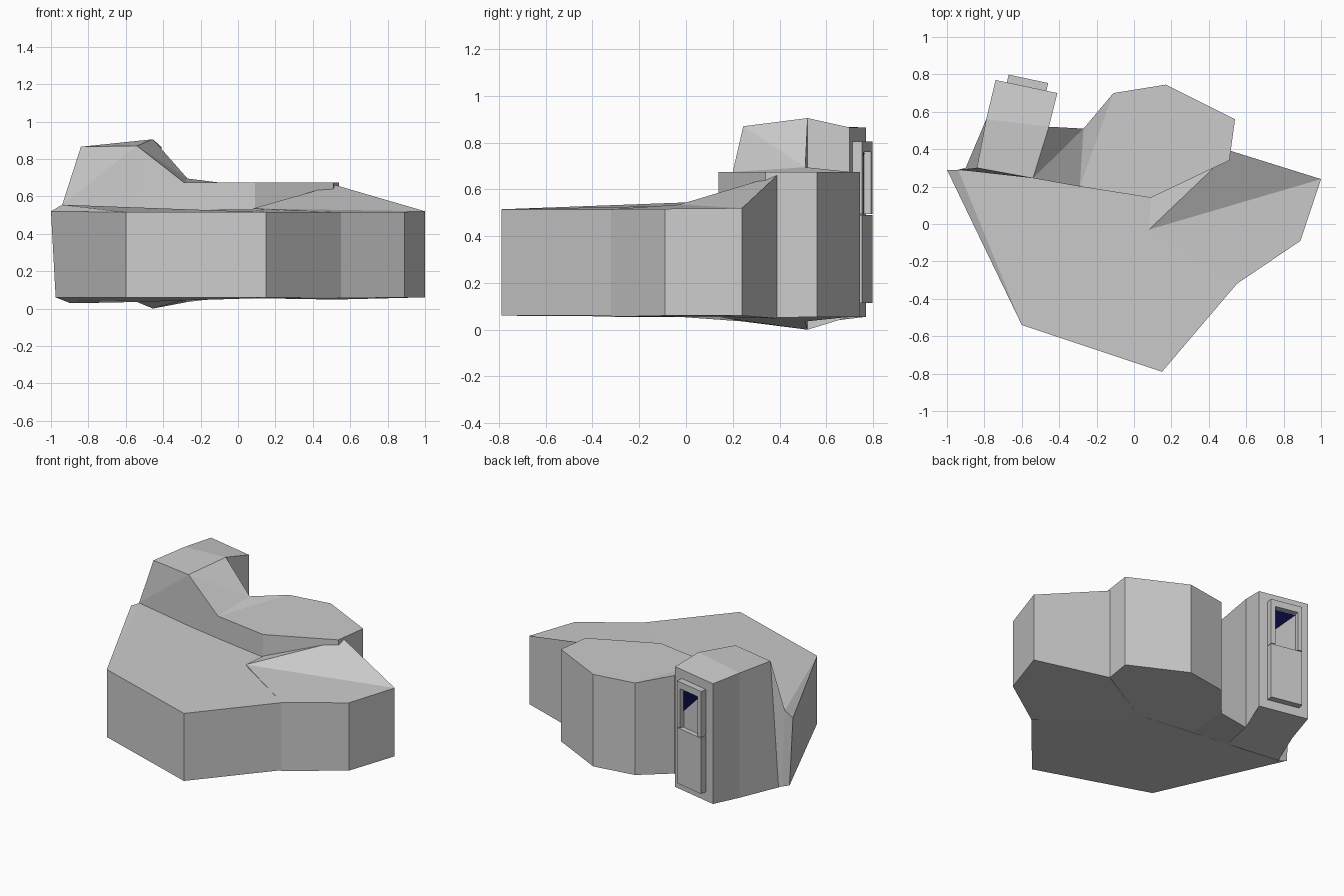
import bpy, bmesh
from mathutils import Vector, Matrix

if "Cube" in bpy.data.objects:
    bpy.data.objects.remove(bpy.data.objects["Cube"])


def rock(name, pts, top_faces):
    """Faceted block: pts are (x, y, top z, bottom z[, bottom x]) counter-clockwise."""
    bm = bmesh.new()
    top = [bm.verts.new((p[0], p[1], p[2])) for p in pts]
    bot = [bm.verts.new((p[4] if len(p) > 4 else p[0], p[1], p[3])) for p in pts]
    n = len(pts)
    for f in top_faces:
        bm.faces.new([top[i] for i in f])
    for i in range(n):
        j = (i + 1) % n
        bm.faces.new((bot[i], bot[j], top[j], top[i]))
    bm.faces.new(bot[::-1])
    bmesh.ops.recalc_face_normals(bm, faces=bm.faces)
    me = bpy.data.meshes.new(name)
    bm.to_mesh(me)
    bm.free()
    ob = bpy.data.objects.new(name, me)
    bpy.context.collection.objects.link(ob)
    return ob


# Large front slab
rock("front_slab", [
    (-1, .29, .52, .06, -.975), (-.6, -.54, .515, .06), (.15, -.79, .515, .06),
    (.55, -.32, .515, .06), (.08, -.03, .53, .055), (.09, .14, .522, .055),
    (-.54, .248, .525, .035), (-.94, .29, .555, .03, -.9)],
    [(0, 1, 7), (1, 2, 3, 4, 5, 6, 7)])

# Right slab rising to a point at its back edge
rock("right_slab", [
    (.55, -.32, .515, .055), (.89, -.09, .517, .06), (1, .24, .52, .06),
    (.52, .39, .66, .048), (.09, .14, .53, .055), (.08, -.03, .535, .055)],
    [(0, 1, 2, 5), (5, 2, 3), (5, 3, 4)])

# Flat-topped back boulder
rock("back_boulder", [
    (-.29, .2, .675, .045), (.09, .14, .675, .055), (.51, .34, .675, .05),
    (.54, .56, .675, .055), (.17, .745, .675, .055), (-.11, .7, .675, .055),
    (-.27, .51, .695, .035)],
    [(0, 1, 2, 3, 4, 5), (0, 5, 6)])

# Slope joining tower and boulder
rock("tower_slope", [
    (-.54, .245, .87, .035), (-.29, .2, .675, .045), (-.27, .51, .695, .035),
    (-.455, .52, .905, .0)],
    [(0, 1, 2), (0, 2, 3)])

# Tower holding the doorway
rock("tower", [
    (-.41, .7, .865, .055), (-.74, .77, .865, .055), (-.79, .56, .87, .03),
    (-.84, .3, .865, .03, -.9), (-.94, .29, .555, .04, -.92),
    (-.54, .245, .87, .035), (-.455, .52, .905, .0)],
    [(0, 1, 2, 6), (6, 2, 3, 5), (3, 4, 5)])

# Door frame on the tower's back face: u along the wall, v outwards
U = Vector((-.33, .07, 0)).normalized()
V = Vector((.07, .33, 0)).normalized()
ORIGIN = Vector((-.573, .737, 0))


def wall_box(name, u0, u1, v0, v1, z0, z1):
    bm = bmesh.new()
    bmesh.ops.create_cube(bm, size=1)
    for vert in bm.verts:
        a, b, c = vert.co + Vector((.5, .5, .5))
        vert.co = (ORIGIN + U * (u0 + a * (u1 - u0)) + V * (v0 + b * (v1 - v0))
                   + Vector((0, 0, z0 + c * (z1 - z0))))
    bmesh.ops.recalc_face_normals(bm, faces=bm.faces)
    me = bpy.data.meshes.new(name)
    bm.to_mesh(me)
    bm.free()
    bpy.context.collection.objects.link(bpy.data.objects.new(name, me))


wall_box("lower_door_panel", -.108, .108, -.01, .04, .115, .49)
wall_box("frame_top", -.108, .108, -.01, .04, .76, .805)
for side, u in (("right", -.108), ("left", .078)):
    wall_box("frame_" + side, u, u + .03, -.01, .04, .495, .76)
wall_box("window_back", -.08, .08, -.01, .008, .49, .76)

# Dark blue corner of the window pane
glass = bpy.data.materials.new("dark_blue_glass")
glass.diffuse_color = (.003, .003, .05, 1)
glass.use_nodes = True
glass.node_tree.nodes["Principled BSDF"].inputs["Base Color"].default_value = glass.diffuse_color
me = bpy.data.meshes.new("window_glass")
me.from_pydata([ORIGIN + U * u + V * .01 + Vector((0, 0, z))
                for u, z in ((-.078, .755), (-.078, .60), (.078, .755))], [], [(0, 2, 1)])
me.materials.append(glass)
bpy.context.collection.objects.link(bpy.data.objects.new("window_glass", me))
